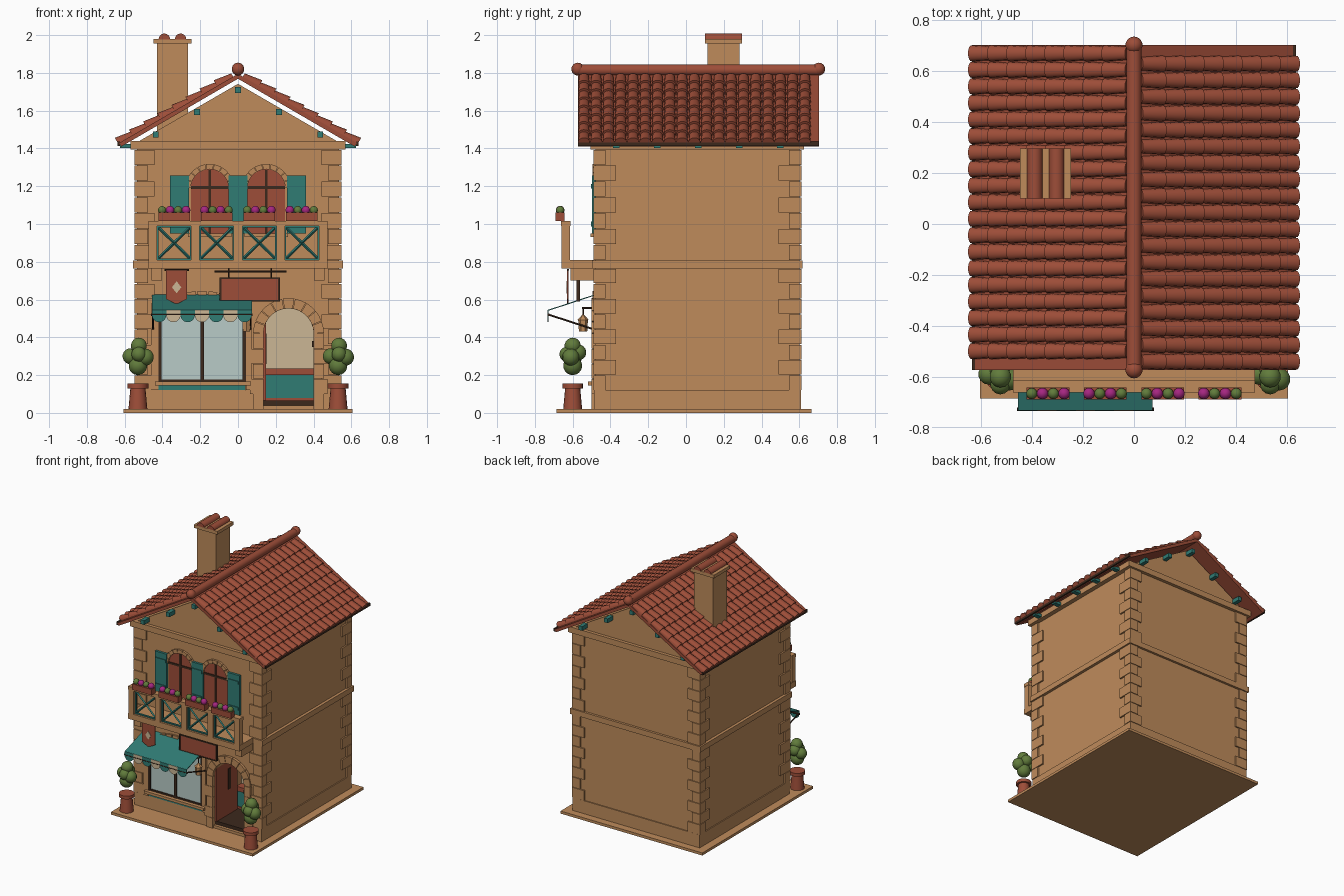
import bpy, bmesh, math
from mathutils import Matrix, Vector

if "Cube" in bpy.data.objects:
    bpy.data.objects.remove(bpy.data.objects["Cube"])

def material(name, rgb):
    m = bpy.data.materials.new(name)
    m.use_nodes = True
    m.diffuse_color = (*rgb, 1)
    m.node_tree.nodes["Principled BSDF"].inputs["Base Color"].default_value = (*rgb, 1)
    return m

STONE = material("warm_stone", (0.52, 0.26, 0.105))
CLAY = material("terracotta", (0.34, 0.075, 0.04))
TEAL = material("teal_paint", (0.03, 0.2, 0.175))
DARK = material("dark_wood", (0.045, 0.022, 0.012))
CREAM = material("cream", (0.6, 0.47, 0.3))
GLASS = material("pale_glass", (0.48, 0.6, 0.57))
LEAF = material("leaf_green", (0.12, 0.2, 0.045))
BLOOM = material("magenta_petals", (0.38, 0.02, 0.22))

# ---- helpers: each adds a solid to a bmesh
def box(bm, x, y, z):
    c = [(p[0] + p[1]) / 2 for p in (x, y, z)]
    s = [abs(p[1] - p[0]) for p in (x, y, z)]
    bmesh.ops.create_cube(bm, size=1, matrix=Matrix.Translation(c) @ Matrix.Diagonal((*s, 1)))

def prism(bm, pts, t0, t1, axis="y"):
    put = (lambda a, b, t: (a, t, b)) if axis == "y" else (lambda a, b, t: (t, a, b))
    v0 = [bm.verts.new(put(a, b, t0)) for a, b in pts]
    v1 = [bm.verts.new(put(a, b, t1)) for a, b in pts]
    bm.faces.new(v0)
    bm.faces.new(v1[::-1])
    for i in range(len(pts)):
        j = (i + 1) % len(pts)
        bm.faces.new((v0[i], v1[i], v1[j], v0[j]))

def rod(bm, p, q, r, r2=None, seg=10):
    p, q = Vector(p), Vector(q)
    m = Matrix.Translation((p + q) / 2) @ (q - p).to_track_quat("Z", "Y").to_matrix().to_4x4()
    bmesh.ops.create_cone(bm, cap_ends=True, segments=seg, radius1=r,
                          radius2=r if r2 is None else r2, depth=(q - p).length, matrix=m)

def ball(bm, c, r):
    bmesh.ops.create_uvsphere(bm, u_segments=14, v_segments=9, radius=r, matrix=Matrix.Translation(c))

def arc(cx, cz, r, a0=0, a1=180, n=14):
    angles = [math.radians(a0 + (a1 - a0) * i / n) for i in range(n + 1)]
    return [(cx + r * math.cos(a), cz + r * math.sin(a)) for a in angles]

def arch_shape(cx, r, z0, spring):
    return [(cx - r, z0), (cx + r, z0)] + arc(cx, spring, r)

def voussoirs(bm, cx, cz, r0, r1, y0, y1, n, a0=0, a1=180):
    step = (a1 - a0) / n
    for i in range(n):
        s, e = a0 + i * step + 0.6, a0 + (i + 1) * step - 0.6
        prism(bm, arc(cx, cz, r0, s, e, 2) + arc(cx, cz, r1, e, s, 2), y0, y1)

def finish(name, bm, mat, smooth=False):
    bmesh.ops.recalc_face_normals(bm, faces=bm.faces)
    me = bpy.data.meshes.new(name)
    bm.to_mesh(me)
    bm.free()
    ob = bpy.data.objects.new(name, me)
    bpy.context.collection.objects.link(ob)
    me.materials.append(mat)
    if smooth:
        bpy.ops.object.select_all(action="DESELECT")
        ob.select_set(True)
        bpy.context.view_layer.objects.active = ob
        bpy.ops.object.shade_smooth_by_angle(angle=math.radians(40))
    return ob

def make(name, mat, fn, *calls, smooth=False):
    bm = bmesh.new()
    for c in calls:
        fn(bm, *c)
    return finish(name, bm, mat, smooth)

# ---- base, walls and doorway niche
F, B = -0.48, 0.60
DX, DR, DS = 0.2675, 0.133, 0.42
make("base_slab", STONE, box, ((-0.605, 0.605), (-0.685, 0.665), (0, 0.02)))
walls = make("walls", STONE, box, ((-0.535, 0.535), (F, B), (0.015, 1.41)))
plinth = make("plinth", STONE, box, ((-0.543, 0.543), (F - 0.008, B + 0.008), (0.015, 0.12)))
cutter = make("door_cutter", STONE, prism, (arch_shape(DX, DR, 0.04, DS), -0.6, -0.14))
cutter.hide_render = True
for ob in (walls, plinth):
    mod = ob.modifiers.new("doorway", "BOOLEAN")
    mod.operation, mod.solver, mod.object = "DIFFERENCE", "EXACT", cutter
    bpy.context.view_layer.objects.active = ob
    bpy.ops.object.modifier_apply(modifier=mod.name)
bpy.data.objects.remove(cutter)
make("gable", STONE, prism, ([(-0.53, 1.435), (0.53, 1.435), (0, 1.742)], F, B))
make("floor_band", STONE, box, ((-0.557, 0.557), (F - 0.018, B + 0.018), (0.765, 0.807)))
make("cornice", STONE, box, ((-0.57, 0.57), (F - 0.025, B + 0.025), (1.395, 1.44)))

bm = bmesh.new()
for z0, z1, rows in ((0.12, 0.765, 8), (0.807, 1.395, 7)):
    h = (z1 - z0) / rows
    for i in range(rows):
        lx, ly = ((0.105, 0.065), (0.07, 0.12))[i % 2]
        for sx in (-1, 1):
            for y, sy in ((F - 0.011, 1), (B + 0.011, -1)):
                box(bm, (sx * 0.547, sx * (0.547 - lx)), (y, y + sy * ly),
                    (z0 + i * h + 0.002, z0 + (i + 1) * h - 0.002))
finish("corner_quoins", bm, STONE)

# ---- roof
A = math.radians(30.2)
Y0, Y1, TOP = -0.573, 0.703, 1.795
COLS, COURSES, PITCH, RUN = 19, 8, 0.065, 0.0865
slab, tiles, fascia = bmesh.new(), bmesh.new(), bmesh.new()
for sx in (-1, 1):
    def place(u, n):
        return (sx * (u * math.cos(A) + n * math.sin(A)), TOP - u * math.sin(A) + n * math.cos(A))
    prism(slab, [(0, TOP), place(0.728, 0), place(0.728, -0.022), (0, TOP - 0.026)], Y0, Y1)
    box(fascia, (sx * 0.624, sx * 0.637), (Y0, Y1), (1.413, 1.436))
    for c in range(COLS):
        yc = (Y0 if sx > 0 else Y1) + sx * PITCH * (c + 0.5)
        for k in range(COURSES):
            rings = []
            for u, w, h, lift in ((0.03 + k * RUN, 0.026, 0.02, 0),
                                  (0.03 + (k + 1) * RUN + 0.012, 0.032, 0.027, 0.008)):
                ring = []
                for t, n in arc(0, 0, 1, n=8):
                    x, z = place(u, lift * (n > 0.01) + h * n)
                    ring.append(tiles.verts.new((x, yc + w * t, z)))
                rings.append(ring)
            up, low = rings
            for i in range(8):
                tiles.faces.new((up[i], up[i + 1], low[i + 1], low[i]))
            tiles.faces.new(up)
            tiles.faces.new(low)
finish("roof_slabs", slab, CLAY)
finish("roof_tiles", tiles, CLAY, True)
finish("eave_boards", fascia, DARK)
make("ridge_roll", CLAY, rod, ((0, Y0, 1.815), (0, Y1, 1.815), 0.03, None, 16), smooth=True)
make("ridge_finials", CLAY, ball, *[((0, y, 1.82), 0.034) for y in (Y0, Y1)], smooth=True)
bm = bmesh.new()
for sx in (-1, 1):
    for i in range(5):
        y = -0.37 + i * 0.2175
        box(bm, (sx * 0.53, sx * 0.625), (y - 0.017, y + 0.017), (1.402, 1.424))
for i in range(-2, 3):
    z = 1.71 - abs(i) * 0.1175
    for y in ((F - 0.065, F), (B, B + 0.065)):
        box(bm, (i * 0.2175 - 0.015, i * 0.2175 + 0.015), y, (z - 0.016, z + 0.016))
finish("roof_corbels", bm, TEAL)

# ---- chimney
make("chimney", STONE, box, ((-0.43, -0.265), (0.113, 0.282), (1.48, 1.96)),
     ((-0.447, -0.247), (0.1, 0.297), (1.955, 1.98)))
make("chimney_tiles", CLAY, prism, *[([(x, z) for x, z in arc(cx, 1.978, 0.03)], 0.1, 0.297)
     for cx in (-0.39, -0.304)], smooth=True)

# ---- upper windows and shutters
WX, WR, WS = (-0.15, 0.15), 0.1, 1.19
make("upper_window_panels", CLAY, prism, *[(arch_shape(x, WR, 0.95, WS), F - 0.005, F + 0.01) for x in WX])
make("upper_window_bars", DARK, box, *[((x - 0.007, x + 0.007), (F - 0.012, F), (0.95, 1.285)) for x in WX],
     *[((x - WR, x + WR), (F - 0.011, F), (1.185, 1.2)) for x in WX])
make("upper_window_arches", STONE, voussoirs, *[(x, WS, WR, 0.128, F - 0.016, F, 9) for x in WX])
make("upper_window_sills", STONE, box, *[((x - 0.115, x + 0.115), (F - 0.025, F), (0.93, 0.95)) for x in WX])
bm = bmesh.new()
for x in (-0.31, 0, 0.31):
    box(bm, (x - 0.05, x + 0.05), (F - 0.018, F), (0.95, 1.257))
    for z in (1.0, 1.2):
        box(bm, (x - 0.042, x + 0.042), (F - 0.024, F), (z - 0.012, z + 0.012))
finish("shutters", bm, TEAL)

# ---- balcony with crossed panels and flower boxes
PANELS = (-0.338, -0.113, 0.113, 0.338)
make("balcony_slab", STONE, box, ((-0.475, 0.475), (-0.66, F), (0.765, 0.81)))
make("balcony_brackets", STONE, box, *[((x - 0.028, x + 0.028), (-0.612, F), (0.7, 0.766)) for x in (-0.43, 0.43)])
make("balcony_rail", STONE, box, ((-0.475, 0.475), (-0.662, -0.612), (0.99, 1.017)),
     *[((x - 0.0225, x + 0.0225), (-0.66, -0.614), (0.805, 0.995)) for x in (-0.4505, -0.2255, 0, 0.2255, 0.4505)])
bm = bmesh.new()
for x in PANELS:
    for s in (-1, 1):
        rod(bm, (x - 0.085, -0.637, 0.9 - s * 0.083), (x + 0.085, -0.637, 0.9 + s * 0.083), 0.008, None, 4)
        box(bm, (x + s * 0.083, x + s * 0.092), (-0.645, -0.63), (0.81, 0.99))
        box(bm, (x - 0.09, x + 0.09), (-0.645, -0.63), (0.9 + s * 0.082, 0.9 + s * 0.091))
finish("balcony_crosses", bm, TEAL)
make("flower_boxes", CLAY, box, *[((x - 0.084, x + 0.084), (-0.69, -0.643), (1.015, 1.06)) for x in PANELS])
spots = [(p, i, (x - 0.064 + i * 0.0425, -0.666, 1.073)) for p, x in enumerate(PANELS) for i in range(4)]
make("flowers", BLOOM, ball, *[(c, 0.023) for p, i, c in spots if (p + i) % 2], smooth=True)
make("flower_leaves", LEAF, ball, *[(c, 0.022) for p, i, c in spots if not (p + i) % 2], smooth=True)

# ---- shop window
make("shop_glass", GLASS, box, ((-0.41, 0.04), (F - 0.005, F), (0.165, 0.58)))
make("shop_window_bars", DARK, box, *[((x - 0.009, x + 0.009), (F - 0.014, F), (0.16, 0.58)) for x in (-0.413, -0.19, 0.033)],
     ((-0.41, 0.04), (F - 0.012, F), (0.165, 0.177)))
make("shop_surround", STONE, box, ((-0.46, -0.422), (F - 0.016, F), (0.12, 0.58)),
     ((0.042, 0.072), (F - 0.016, F), (0.12, 0.58)), ((-0.44, 0.07), (F - 0.04, F), (0.145, 0.165)))
make("shop_arch", STONE, voussoirs, (-0.19, 0.199, 0.395, 0.446, F - 0.014, F, 9, 57, 123))
make("shop_stall_panel", TEAL, box, ((-0.42, 0.04), (F - 0.014, F), (0.122, 0.145)))

# ---- awning
make("awning", TEAL, prism, ([(F, 0.622), (F, 0.628), (-0.73, 0.546), (-0.73, 0.54)], -0.455, 0.073, "x"))
W = 0.528 / 7
for name, mat, first in (("teal_scallops", TEAL, 0), ("cream_scallops", CREAM, 1)):
    bm = bmesh.new()
    for i in range(first, 7, 2):
        cx = -0.455 + (i + 0.5) * W
        prism(bm, [(cx + W / 2, 0.545), (cx - W / 2, 0.545)] + arc(cx, 0.518, W / 2, 180, 360), -0.733, -0.728)
    finish(name, bm, mat)
make("awning_frame", DARK, rod, ((-0.46, -0.727, 0.52), (0.078, -0.727, 0.52), 0.007),
     *[((x, -0.727, 0.52), (x, F, 0.44), 0.005) for x in (-0.45, 0.068)])

# ---- pennant, hanging sign and lantern
make("pennant", CLAY, prism, ([(-0.38, 0.755), (-0.38, 0.603), (-0.325, 0.575), (-0.27, 0.603), (-0.27, 0.755)], -0.629, -0.621))
make("pennant_diamond", CREAM, prism, ([(-0.35, 0.665), (-0.325, 0.633), (-0.3, 0.665), (-0.325, 0.697)], -0.632, -0.629))
make("sign_board", CLAY, box, ((-0.088, 0.213), (-0.578, -0.562), (0.597, 0.71)))
make("sign_frame", DARK, box, *[((-0.097, 0.222), (-0.58, -0.56), (z, z + 0.009)) for z in (0.589, 0.708)],
     *[((x, x + 0.009), (-0.58, -0.56), (0.59, 0.716)) for x in (-0.097, 0.213)])
make("iron_rods", DARK, rod, ((-0.125, -0.57, 0.748), (0.257, -0.57, 0.748), 0.006),
     *[((x, -0.57, 0.71), (x, -0.57, 0.766), 0.004) for x in (-0.05, 0.175)],
     ((-0.39, -0.625, 0.757), (-0.26, -0.625, 0.757), 0.006),
     ((0.045, F, 0.555), (0.045, -0.55, 0.555), 0.005), ((0.045, -0.545, 0.555), (0.045, -0.545, 0.51), 0.004))
make("lantern", STONE, rod, ((0.045, -0.545, 0.43), (0.045, -0.545, 0.495), 0.022, 0.026, 6),
     ((0.045, -0.545, 0.493), (0.045, -0.545, 0.52), 0.03, 0.004, 6))

# ---- doorway: stone surround, open leaf and counter inside
make("door_arch", STONE, voussoirs, (DX, DS, DR, 0.187, F - 0.02, F, 9))
bm = bmesh.new()
for i in range(5):
    h, w = 0.08, (0.187, 0.205)[i % 2]
    for s in (-1, 1):
        box(bm, (DX + s * DR, DX + s * w), (F - 0.02, F), (0.02 + i * h + 0.001, 0.02 + (i + 1) * h - 0.001))
finish("door_jamb_stones", bm, STONE)
INX = (DX - DR, DX + DR)
make("shop_back_wall", CREAM, prism, (arch_shape(DX, DR, 0.04, DS), -0.15, -0.141))
make("shop_floor", DARK, box, (INX, (-0.465, -0.15), (0.038, 0.065)))
make("counter_front", TEAL, box, (INX, (-0.2, -0.15), (0.08, 0.2)))
make("counter_trim", CLAY, box, (INX, (-0.21, -0.15), (0.2, 0.235)), (INX, (-0.207, -0.15), (0.064, 0.08)))
make("door_leaf", CLAY, box, ((0.135, 0.147), (-0.475, -0.215), (0.065, 0.48)))
make("door_fittings", DARK, box, ((0.146, 0.152), (-0.33, -0.3), (0.26, 0.42)), ((0.392, 0.4), (-0.49, -0.46), (0.35, 0.38)))

# ---- potted shrubs
pots, shrubs = bmesh.new(), bmesh.new()
for x in (-0.53, 0.53):
    rod(pots, (x, -0.6, 0.02), (x, -0.6, 0.13), 0.05, 0.04, 16)
    rod(pots, (x, -0.6, 0.13), (x, -0.6, 0.155), 0.055, 0.055, 16)
    for dx, dy, z, r in ((0, 0, 0.25, 0.05), (-0.04, 0.01, 0.3, 0.042), (0.04, -0.01, 0.295, 0.045),
                         (0.005, -0.03, 0.31, 0.04), (0, 0.03, 0.32, 0.042), (0.005, 0, 0.355, 0.043)):
        ball(shrubs, (x + dx, -0.6 + dy, z), r)
finish("flower_pots", pots, CLAY, True)
finish("shrubs", shrubs, LEAF, True)
